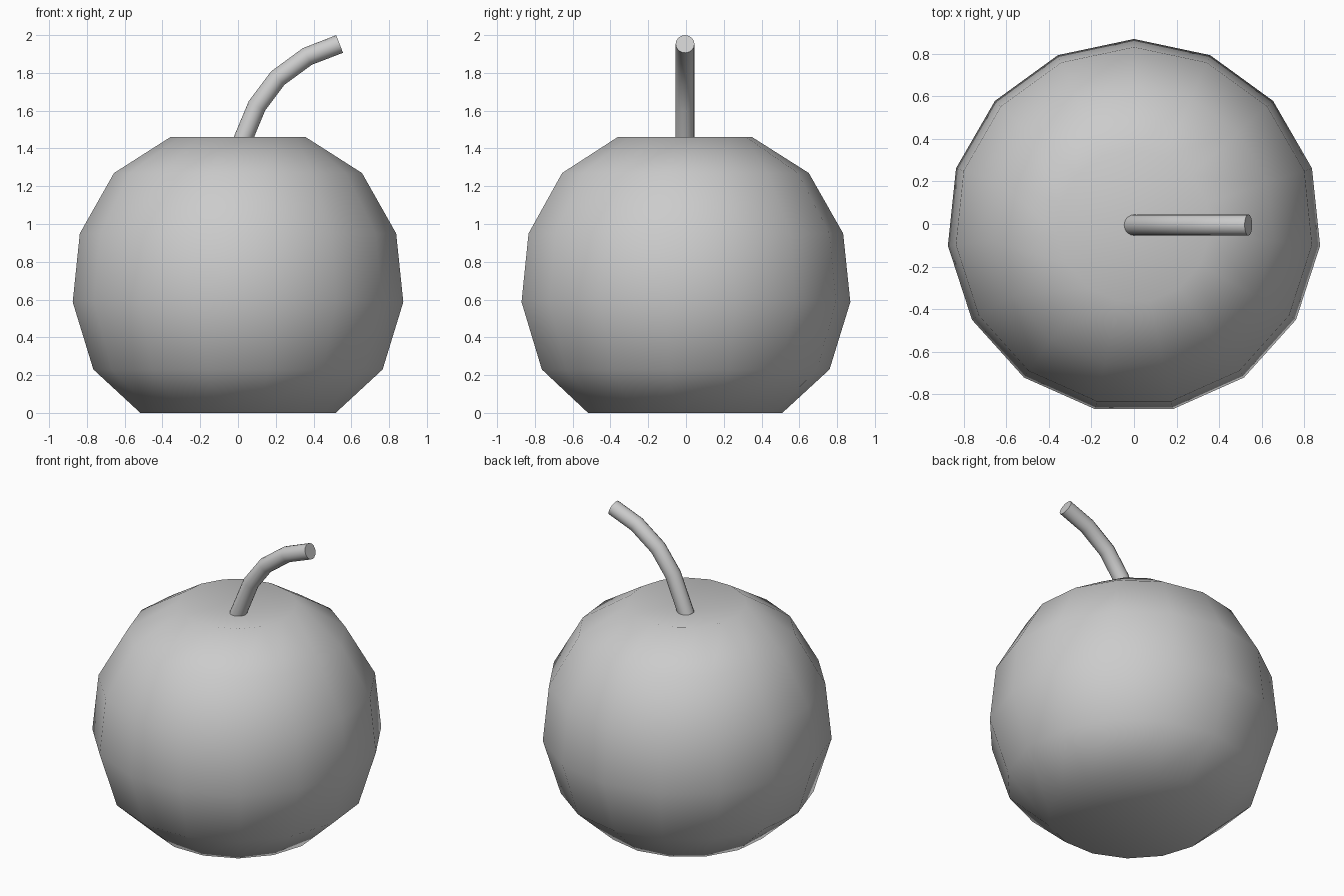
import bpy, bmesh, math

if "Cube" in bpy.data.objects:
    bpy.data.objects.remove(bpy.data.objects["Cube"])

SIDES = 15
CENTRE_Y = -0.01


def finish(obj, angle):
    bpy.ops.object.select_all(action='DESELECT')
    obj.select_set(True)
    bpy.context.view_layer.objects.active = obj
    bpy.ops.object.shade_smooth_by_angle(angle=math.radians(angle))


# Fruit body: lathed profile (radius, height) with a dimple at the top
profile = [(0.52, 0.0), (0.77, 0.23), (0.88, 0.587),
           (0.842, 0.95), (0.66, 1.27), (0.36, 1.46)]
bm = bmesh.new()
rings = []
for r, z in profile:
    ring = []
    for i in range(SIDES):
        a = math.pi / 2 + i * math.tau / SIDES
        ring.append(bm.verts.new((r * math.cos(a), r * math.sin(a) + CENTRE_Y, z)))
    rings.append(ring)
bottom = bm.verts.new((0, CENTRE_Y, 0.01))
top = bm.verts.new((0, CENTRE_Y, 1.39))
for i in range(SIDES):
    j = (i + 1) % SIDES
    for lo, hi in zip(rings, rings[1:]):
        bm.faces.new((lo[i], lo[j], hi[j], hi[i]))
    bm.faces.new((bottom, rings[0][j], rings[0][i]))
    bm.faces.new((top, rings[-1][i], rings[-1][j]))
bmesh.ops.recalc_face_normals(bm, faces=bm.faces)
mesh = bpy.data.meshes.new("fruit_body")
bm.to_mesh(mesh)
bm.free()
body = bpy.data.objects.new("fruit_body", mesh)
bpy.context.collection.objects.link(body)
finish(body, 80)

# Stem: round tube bending to +x
path = [(0.0, 1.385), (0.10, 1.625), (0.21, 1.772), (0.367, 1.887), (0.538, 1.953)]
curve = bpy.data.curves.new("stem", 'CURVE')
curve.dimensions = '3D'
curve.bevel_depth = 0.05
curve.bevel_resolution = 6
curve.use_fill_caps = True
spline = curve.splines.new('POLY')
spline.points.add(len(path) - 1)
for p, (x, z) in zip(spline.points, path):
    p.co = (x, CENTRE_Y + 0.005, z, 1)
stem = bpy.data.objects.new("stem", curve)
bpy.context.collection.objects.link(stem)
bpy.ops.object.select_all(action='DESELECT')
stem.select_set(True)
bpy.context.view_layer.objects.active = stem
bpy.ops.object.convert(target='MESH')
stem = bpy.context.view_layer.objects.active
stem.name = "stem"
# Weld the end caps to the tube
bm = bmesh.new()
bm.from_mesh(stem.data)
bmesh.ops.remove_doubles(bm, verts=bm.verts, dist=0.0005)
bm.to_mesh(stem.data)
bm.free()
finish(stem, 40)
